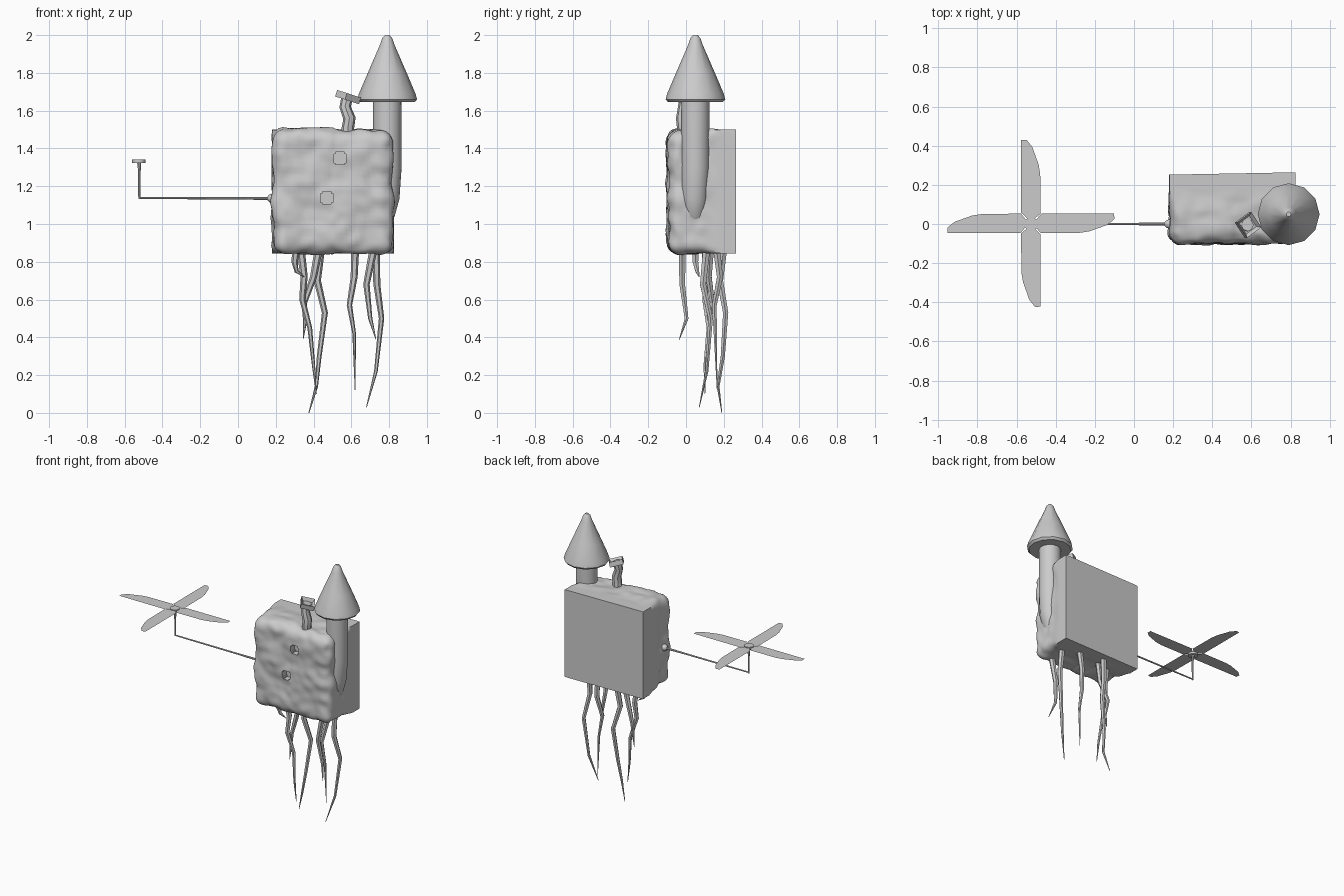
import bpy, bmesh
from math import radians, sin, cos, pi
from mathutils import Vector, Matrix, noise

if "Cube" in bpy.data.objects:
    bpy.data.objects.remove(bpy.data.objects["Cube"])


def make(name, bm, smooth=True, angle=40):
    bmesh.ops.recalc_face_normals(bm, faces=bm.faces)
    me = bpy.data.meshes.new(name)
    bm.to_mesh(me)
    bm.free()
    ob = bpy.data.objects.new(name, me)
    bpy.context.collection.objects.link(ob)
    if smooth:
        bpy.ops.object.select_all(action='DESELECT')
        ob.select_set(True)
        bpy.context.view_layer.objects.active = ob
        bpy.ops.object.shade_smooth_by_angle(angle=radians(angle))
    return ob


def tube(name, pts, radii, sides=8):
    """Skin rings of given radii along a path of points."""
    bm = bmesh.new()
    pts = [Vector(p) for p in pts]
    rings = []
    for i, (p, r) in enumerate(zip(pts, radii)):
        d = (pts[min(i + 1, len(pts) - 1)] - pts[max(i - 1, 0)]).normalized()
        ref = Vector((0, 1, 0)) if abs(d.y) < 0.9 else Vector((1, 0, 0))
        u = d.cross(ref).normalized()
        v = d.cross(u)
        rings.append([bm.verts.new(p + r * (u * cos(2 * pi * k / sides) + v * sin(2 * pi * k / sides)))
                      for k in range(sides)])
    for a, b in zip(rings, rings[1:]):
        for k in range(sides):
            bm.faces.new((a[k], a[(k + 1) % sides], b[(k + 1) % sides], b[k]))
    bm.faces.new(rings[0])
    bm.faces.new(rings[-1])
    return make(name, bm)


# House body: lumpy rounded front half, crisp flat back
C, H = Vector((0.503, 0.08, 1.172)), Vector((0.323, 0.178, 0.328))
bm = bmesh.new()
bmesh.ops.create_cube(bm, size=2)
bmesh.ops.subdivide_edges(bm, edges=bm.edges, cuts=31, use_grid_fill=True)
for v in bm.verts:
    p = Vector((v.co.x * H.x, v.co.y * H.y, v.co.z * H.z))
    front = min(1, max(0, (0.10 - p.y) / 0.12))
    r = 0.003 + 0.062 * front
    q = Vector((max(-H.x + r, min(H.x - r, p.x)),
                max(-H.y + r, p.y),
                max(-H.z + r, min(H.z - r, p.z))))
    d = p - q
    n = d.normalized() if d.length > 1e-6 else Vector((0, 1, 0))
    if d.length > 1e-6:
        p = q + n * r
    if front > 0:
        p += n * front * (0.018 * noise.noise(p * 7) + 0.010 * noise.noise(p * 17))
        if p.x > 0:
            p.x -= 0.012 * front
    else:
        p.y += 0.006 * p.x / H.x
    v.co = p + C
body = make("house_body", bm)

# Square window recesses
for i, (x, z) in enumerate(((0.54, 1.347), (0.47, 1.138))):
    bm = bmesh.new()
    bmesh.ops.create_cube(bm, size=1, matrix=Matrix.Translation((x, -0.11, z)) @ Matrix.Diagonal((0.066, 0.12, 0.066, 1)))
    bmesh.ops.bevel(bm, geom=[e for e in bm.edges if abs(e.verts[0].co.y - e.verts[1].co.y) > 0.05],
                    offset=0.01, segments=2, affect='EDGES')
    cut = make(f"window_cutter_{i}", bm, False)
    cut.hide_render = True
    cut.hide_set(True)
    mod = body.modifiers.new("window", 'BOOLEAN')
    mod.operation, mod.solver, mod.object = 'DIFFERENCE', 'EXACT', cut
# apply cuts and discard the cutters
bpy.context.view_layer.update()
baked = bpy.data.meshes.new_from_object(body.evaluated_get(bpy.context.evaluated_depsgraph_get()))
cutters = [m.object for m in body.modifiers]
body.modifiers.clear()
body.data = baked
for c in cutters:
    bpy.data.objects.remove(c)

# Corner tower, tapering into the wall at its foot
tube("tower", [(0.755, 0.045, 0.99), (0.77, 0.045, 1.05), (0.783, 0.045, 1.14), (0.79, 0.05, 1.3), (0.79, 0.05, 1.66)],
     [0.035, 0.06, 0.072, 0.076, 0.075], 16)
# Pointed tower roof
tube("tower_roof", [(0.79, 0.05, z) for z in (1.645, 1.645, 1.66, 1.69, 1.80, 1.95, 1.985, 2.0)],
     [0.07, 0.145, 0.158, 0.15, 0.103, 0.038, 0.026, 0.012], 12)

# Bent chimney with square hollow cap
tube("chimney", [(0.58, -0.015, 1.45), (0.582, -0.015, 1.51), (0.59, -0.02, 1.56), (0.567, -0.012, 1.62), (0.58, -0.005, 1.675)],
     [0.034, 0.033, 0.033, 0.03, 0.032], 8)
bm = bmesh.new()
bmesh.ops.create_cube(bm, size=1, matrix=Matrix.Diagonal((0.095, 0.095, 0.036, 1)))
top = max(bm.faces, key=lambda f: f.calc_center_median().z)
bmesh.ops.inset_region(bm, faces=[top], thickness=0.02)
for v in top.verts:
    v.co.z -= 0.025
bmesh.ops.transform(bm, verts=bm.verts, matrix=Matrix.Translation((0.583, -0.005, 1.672))
                    @ Matrix.Rotation(radians(18), 4, 'Y') @ Matrix.Rotation(radians(35), 4, 'Z'))
make("chimney_cap", bm, False)

# Propeller arm, mast, wall knob and hub
tube("propeller_arm", [(-0.52, 0, 1.137), (0, 0, 1.136), (0.2, 0, 1.135)], [0.005, 0.006, 0.009], 8)
tube("propeller_mast", [(-0.522, 0, 1.132), (-0.522, 0, 1.28), (-0.524, 0, 1.335)], [0.006, 0.007, 0.011], 8)
tube("arm_knob", [(x, 0, 1.136) for x in (0.157, 0.165, 0.18, 0.2)], [0.01, 0.02, 0.025, 0.022], 10)
tube("propeller_hub", [(-0.525, 0, 1.322), (-0.525, 0, 1.342)], [0.035, 0.035], 12)

# Four thin blades, one outline turned around the hub
OUTLINE = [(0.02, 0.012), (0.055, 0.05), (0.425, 0.05), (0.427, 0.022), (0.39, -0.008),
           (0.30, -0.04), (0.25, -0.048), (0.05, -0.05), (0.02, -0.012)]
for i in range(4):
    bm = bmesh.new()
    bm.faces.new([bm.verts.new((x, y, 0)) for x, y in OUTLINE])
    bmesh.ops.transform(bm, verts=bm.verts, matrix=Matrix.Translation((-0.527, 0.003, 1.336)) @ Matrix.Rotation(i * pi / 2, 4, 'Z'))
    make(f"propeller_blade_{i}", bm, False)

# Dangling roots under the house
ROOTS = [
    [(0.44, 0.20, 0.88), (0.42, 0.18, 0.7), (0.46, 0.21, 0.53), (0.43, 0.195, 0.3), (0.415, 0.17, 0.14), (0.375, 0.19, 0)],
    [(0.33, 0.10, 0.88), (0.35, 0.11, 0.72), (0.34, 0.10, 0.6), (0.38, 0.12, 0.45), (0.40, 0.10, 0.25), (0.415, 0.10, 0.1)],
    [(0.43, 0.13, 0.88), (0.40, 0.12, 0.72), (0.35, 0.14, 0.58), (0.355, 0.12, 0.48), (0.345, 0.12, 0.39)],
    [(0.62, 0.16, 0.88), (0.615, 0.18, 0.72), (0.59, 0.15, 0.57), (0.615, 0.155, 0.42), (0.62, 0.165, 0.12)],
    [(0.73, 0.11, 0.88), (0.735, 0.09, 0.68), (0.76, 0.13, 0.5), (0.73, 0.11, 0.22), (0.68, 0.07, 0.03)],
    [(0.72, -0.02, 0.88), (0.68, -0.02, 0.68), (0.70, 0.003, 0.5), (0.73, -0.035, 0.39)],
    [(0.31, 0.05, 0.88), (0.30, 0.05, 0.80), (0.31, 0.06, 0.75), (0.35, 0.07, 0.72)],
]
for i, path in enumerate(ROOTS):
    n = len(path) - 1
    tube(f"root_{i}", path, [0.002 + 0.02 * (1 - k / n) ** 0.7 for k in range(n + 1)], 6)
